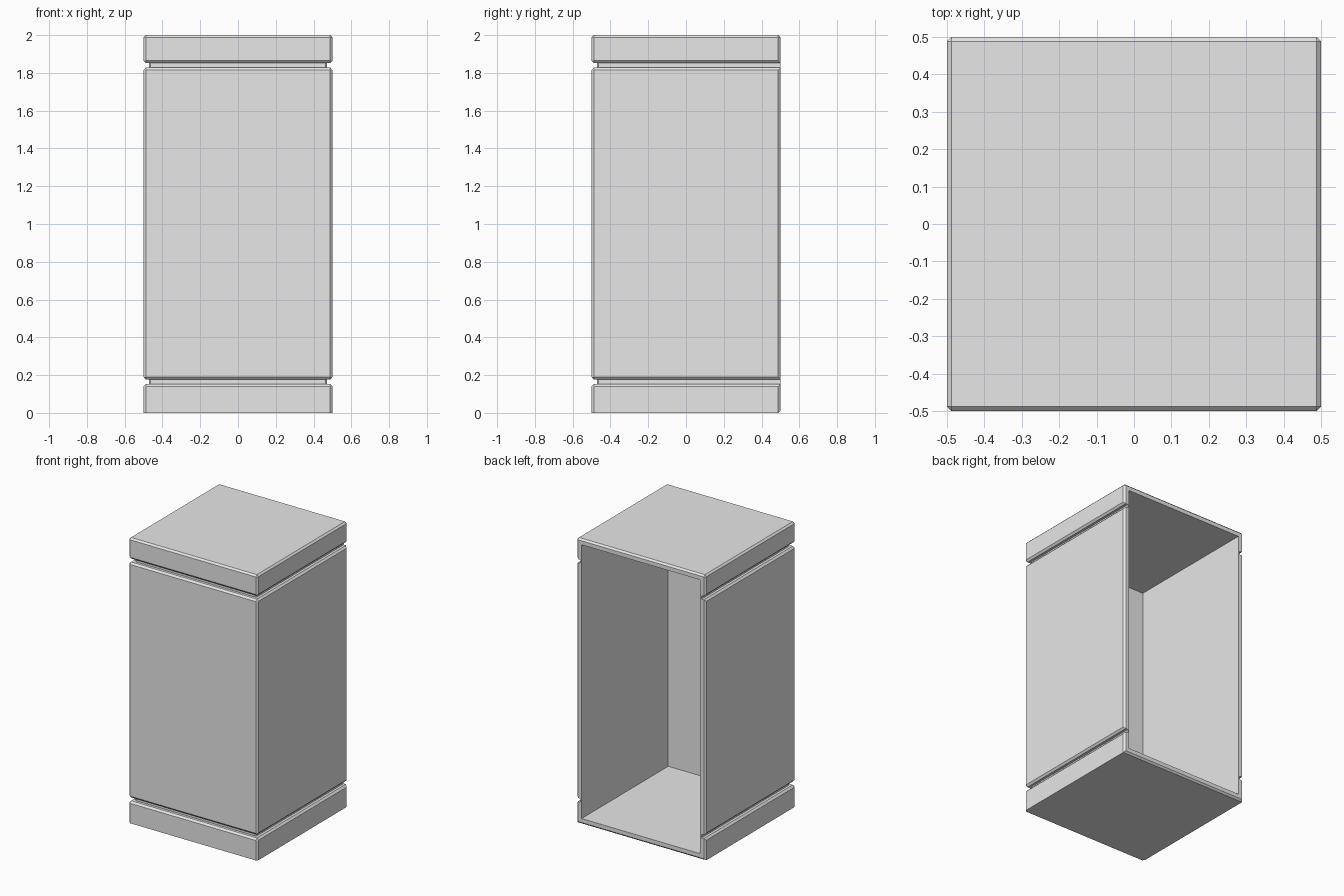
import bpy, bmesh

if "Cube" in bpy.data.objects:
    bpy.data.objects.remove(bpy.data.objects["Cube"])

C = 0.012      # chamfer size
WALL = 0.04    # shell thickness

grey = bpy.data.materials.new("plain_grey")
grey.diffuse_color = (0.8, 0.8, 0.8, 1.0)
grey.use_nodes = True
grey.node_tree.nodes["Principled BSDF"].inputs["Base Color"].default_value = grey.diffuse_color


def section(w, back, cf, cb):
    """Square outline with cut front and back corners."""
    return [(-w + cf, -w), (w - cf, -w), (w, -w + cf), (w, back - cb),
            (w - cb, back), (-w + cb, back), (-w, back - cb), (-w, -w + cf)]


FULL = (0.5, 0.5, C, C)
LIP = (0.5 - C, 0.5, 0, 0)
NECK = (0.47, 0.5, 0.008, 0)


def groove(z):
    """Chamfered groove centred on height z, open at the back."""
    return [(z - 0.025, FULL), (z - 0.012, LIP), (z - 0.012, NECK),
            (z + 0.012, NECK), (z + 0.012, LIP), (z + 0.025, FULL)]


# Cabinet shell: stacked outlines with two grooves
levels = ([(0, (0.5, 0.5 - C, C, 0)), (C, FULL)] + groove(0.165) + groove(1.84)
          + [(2 - C, FULL), (2, (0.5 - C, 0.5 - C, 0, 0))])
bm = bmesh.new()
rings = [[bm.verts.new((x, y, z)) for x, y in section(*s)] for z, s in levels]
for a, b in zip(rings, rings[1:]):
    for i in range(8):
        j = (i + 1) % 8
        bm.faces.new((a[i], a[j], b[j], b[i]))
bm.faces.new(rings[0][::-1])
bm.faces.new(rings[-1])
bmesh.ops.remove_doubles(bm, verts=bm.verts, dist=1e-5)
bmesh.ops.recalc_face_normals(bm, faces=bm.faces)
mesh = bpy.data.meshes.new("cabinet_shell")
bm.to_mesh(mesh)
bm.free()
mesh.materials.append(grey)
shell = bpy.data.objects.new("cabinet_shell", mesh)
bpy.context.collection.objects.link(shell)

# Interior cavity, open at the back
front, rear = -0.5 + WALL, 0.7
bpy.ops.mesh.primitive_cube_add(size=1, location=(0, (front + rear) / 2, 1))
cavity = bpy.context.object
cavity.name = "cavity_cutter"
cavity.scale = (1 - 2 * WALL, rear - front, 2 - 2 * WALL)
cavity.data.materials.append(grey)
cavity.hide_render = True
cavity.display_type = 'WIRE'

cut = shell.modifiers.new("hollow", 'BOOLEAN')
cut.operation = 'DIFFERENCE'
cut.solver = 'EXACT'
cut.object = cavity

# Bake the cut and remove the cutter
bpy.context.view_layer.objects.active = shell
bpy.ops.object.select_all(action='DESELECT')
shell.select_set(True)
bpy.ops.object.modifier_apply(modifier=cut.name)
bpy.data.objects.remove(cavity, do_unlink=True)
